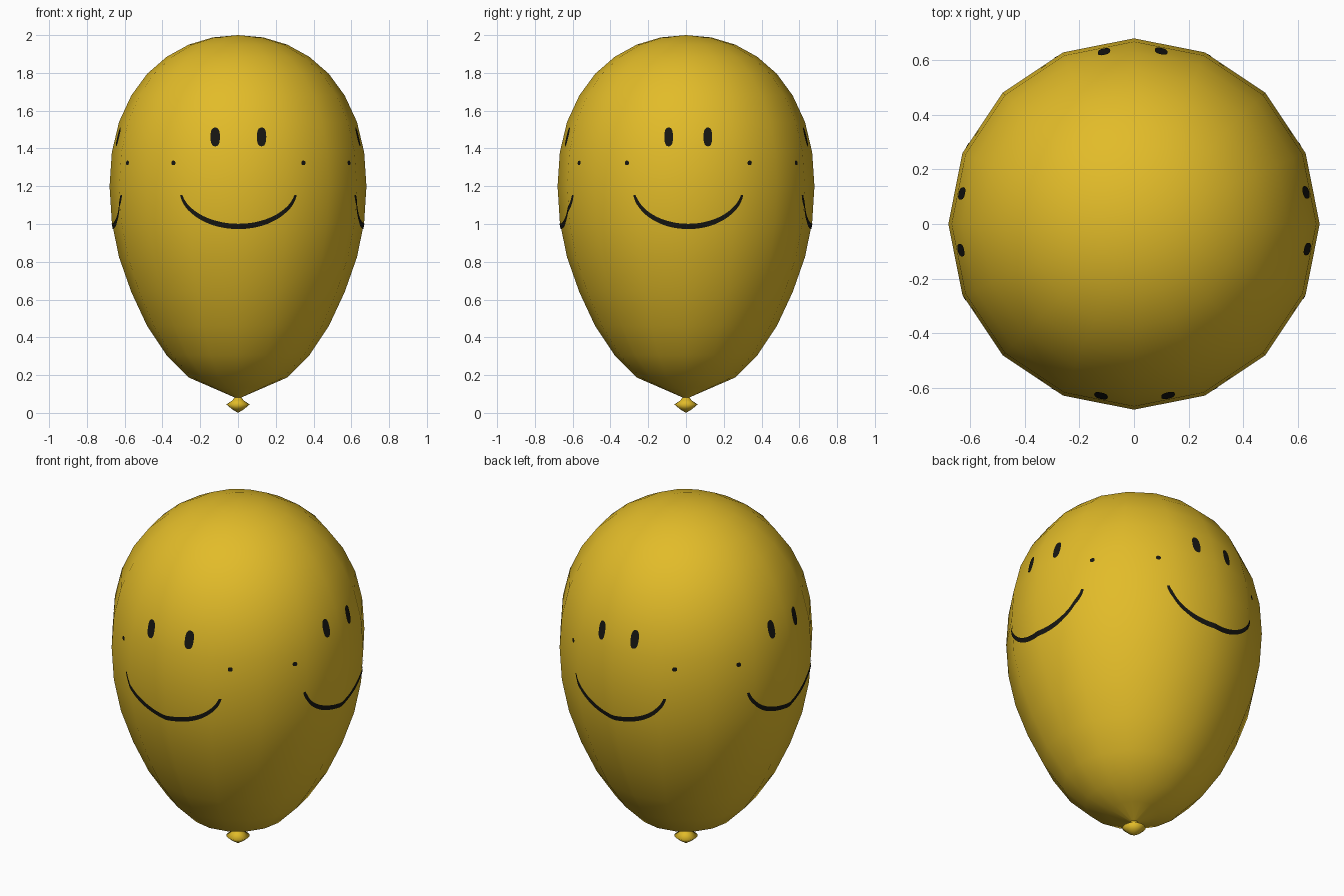
import bpy, bmesh, math
from mathutils import Vector
from mathutils.bvhtree import BVHTree

if "Cube" in bpy.data.objects:
    bpy.data.objects.remove(bpy.data.objects["Cube"])

SIDES = 16
OFFSET = 0.004


def material(name, color):
    m = bpy.data.materials.new(name)
    m.diffuse_color = (*color, 1)
    m.use_nodes = True
    m.node_tree.nodes["Principled BSDF"].inputs["Base Color"].default_value = m.diffuse_color
    return m


yellow = material("balloon yellow", (0.76, 0.50, 0.022))
black = material("ink black", (0.008, 0.008, 0.006))


def finish(bm, name, mat):
    mesh = bpy.data.meshes.new(name)
    bm.to_mesh(mesh)
    for p in mesh.polygons:
        p.use_smooth = True
    mesh.materials.append(mat)
    ob = bpy.data.objects.new(name, mesh)
    bpy.context.collection.objects.link(ob)
    return ob


def lathe(profile):
    """Revolve (radius, z) points, listed bottom to top, about the z axis."""
    bm = bmesh.new()
    rings = []
    for r, z in profile:
        n = 1 if r == 0 else SIDES
        rings.append([bm.verts.new((r * math.cos(2 * math.pi * i / SIDES),
                                    r * math.sin(2 * math.pi * i / SIDES), z))
                      for i in range(n)])
    for a, b in zip(rings, rings[1:]):
        for i in range(SIDES):
            j = (i + 1) % SIDES
            lo = [a[0]] if len(a) == 1 else [a[i], a[j]]
            hi = [b[0]] if len(b) == 1 else [b[j], b[i]]
            bm.faces.new(lo + hi)
    bm.normal_update()
    return bm


# Balloon body
body = lathe([(0.014, 0.08), (0.133, 0.132), (0.26, 0.187), (0.378, 0.305),
              (0.481, 0.46), (0.565, 0.64), (0.63, 0.825), (0.668, 1.01),
              (0.68, 1.2), (0.668, 1.38), (0.63, 1.54), (0.565, 1.68),
              (0.481, 1.795), (0.378, 1.885), (0.26, 1.95), (0.133, 1.988),
              (0, 2.0)])
finish(body, "balloon_body", yellow)
tree = BVHTree.FromBMesh(body)

# Tied knot
finish(lathe([(0, 0), (0.03, 0.018), (0.062, 0.045), (0.03, 0.066), (0.012, 0.09)]),
       "knot", yellow)


def painted(name, turn, grid, closed):
    """Project a grid of (u, z) rows onto the body as a thin skin."""
    bm = bmesh.new()
    right = Vector((math.cos(turn), math.sin(turn), 0))
    inward = Vector((-math.sin(turn), math.cos(turn), 0))
    rows = []
    for row in grid:
        verts = []
        for u, z in row:
            start = right * u - inward * 2 + Vector((0, 0, z))
            hit, normal, _, _ = tree.ray_cast(start, inward)
            verts.append(bm.verts.new(hit + normal * OFFSET))
        rows.append(verts)
    for a, b in zip(rows, rows[1:]):
        n = len(a)
        for i in range(n if closed else n - 1):
            j = (i + 1) % n
            bm.faces.new((a[i], b[i], b[j], a[j]))
    if closed:
        bm.faces.new(rows[0])
    bm.normal_update()
    finish(bm, name, black)


def oval(cu, cz, ru, rz):
    """Concentric rings of a slightly squared oval."""
    def p(v):
        return math.copysign(abs(v) ** 0.8, v)
    angles = [2 * math.pi * i / 20 for i in range(20)]
    return [[(cu + ru * s * p(math.cos(a)), cz + rz * s * p(math.sin(a)))
             for a in angles] for s in (0.25, 0.6, 1)]


def smile(cu, half):
    """Lower arc of an ellipse, thinning toward the ends."""
    rows = []
    steps = 48
    for i in range(steps + 1):
        t = 2 * i / steps - 1
        a = t * math.radians(80)
        c, s = math.cos(a), math.sin(a)
        w = 0.014 - 0.008 * abs(t) ** 2
        rows.append([(cu + s * (half + d * w), 1.188 - c * (0.2 + d * w))
                     for d in (1, 0, -1)])
    return [r[::-1] for r in rows]


# Faces on four sides: turn, centre shift, eye spacing, freckle spacing, mouth half width
sides = [("front", 0, 0.002, 0.122, 0.342, 0.305),
         ("right", 1, 0.012, 0.103, 0.323, 0.287),
         ("back", 2, 0.005, 0.104, 0.323, 0.287),
         ("left", 3, -0.008, 0.103, 0.323, 0.287)]
for side, k, shift, eye, dot, mouth in sides:
    turn = k * math.pi / 2
    eye_w = 0.025 if k == 0 else 0.023
    for label, sgn in (("a", -1), ("b", 1)):
        painted(f"{side}_eye_{label}", turn,
                oval(shift + sgn * eye, 1.46, eye_w, 0.05), True)
        painted(f"{side}_cheek_dot_{label}", turn,
                oval(shift + sgn * dot, 1.323, 0.011, 0.012), True)
    # rows run left to right, so each strip faces outward
    painted(f"{side}_smile", turn, [r[::-1] for r in smile(shift, mouth)], False)
body.free()
